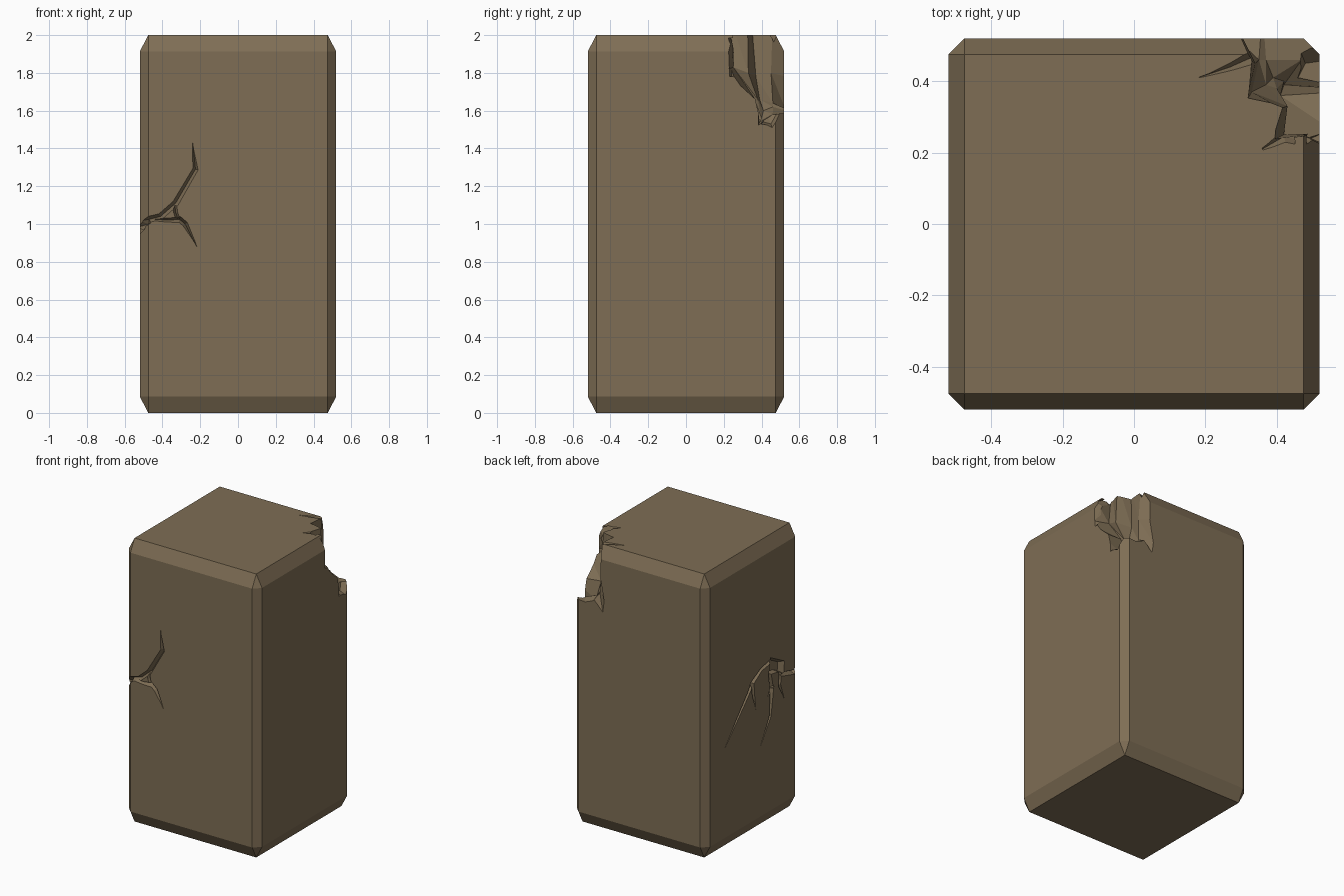
import bpy, bmesh
from mathutils import Vector

if "Cube" in bpy.data.objects:
    bpy.data.objects.remove(bpy.data.objects["Cube"])

W, B = 1.04, 0.045          # block width and edge chamfer
H = W / 2

def make(name, bm):
    bmesh.ops.recalc_face_normals(bm, faces=bm.faces)
    me = bpy.data.meshes.new(name)
    bm.to_mesh(me)
    bm.free()
    ob = bpy.data.objects.new(name, me)
    bpy.context.collection.objects.link(ob)
    return ob

def loft(name, rings, tip=None):
    """Closed triangulated skin through rings of points."""
    bm = bmesh.new()
    vs = [[bm.verts.new(p) for p in r] for r in rings]
    n = len(vs[0])
    for r0, r1 in zip(vs, vs[1:]):
        for i in range(n):
            j = (i + 1) % n
            bm.faces.new((r0[i], r0[j], r1[j]))
            bm.faces.new((r0[i], r1[j], r1[i]))
    bm.faces.new(vs[0])
    if tip:
        t = bm.verts.new(tip)
        for i in range(n):
            bm.faces.new((vs[-1][i], vs[-1][(i + 1) % n], t))
    else:
        bm.faces.new(vs[-1])
    return make(name, bm)

def groove(name, path, width=0.017, depth=0.035):
    """V-shaped crack; path = [(point, outward normal, scale)]."""
    rings = []
    for i, (p, n, s) in enumerate(path):
        a, b = path[max(i - 1, 0)][0], path[min(i + 1, len(path) - 1)][0]
        n = Vector(n).normalized()
        side = (Vector(b) - Vector(a)).cross(n).normalized()
        p = Vector(p)
        up = n * 0.012
        rings.append([p + up + side * width * s * 1.3, p + up - side * width * s * 1.3,
                      p - n * depth * s])
    return loft(name, rings)

# Chamfered block
bm = bmesh.new()
bmesh.ops.create_cube(bm, size=W)
bmesh.ops.bevel(bm, geom=bm.edges[:], offset=B, segments=1, affect='EDGES')
for v in bm.verts:
    v.co.z = (v.co.z + H) * 2 / W
block = make("stone_block", bm)

cutters = []

# Broken top corner: jagged rings from above the top down to the notch floor
cutters.append(loft("corner_break", [
    [(.65, .26, 2.1), (.38, .23, 2.1), (.41, .325, 2.1), (.315, .345, 2.1),
     (.325, .46, 2.1), (.31, .65, 2.1), (.65, .65, 2.1)],
    [(.65, .20, 1.81), (.42, .25, 1.83), (.43, .33, 1.8), (.33, .37, 1.78),
     (.34, .45, 1.8), (.24, .65, 1.75), (.65, .65, 1.8)],
    [(.65, .375, 1.65), (.41, .36, 1.67), (.40, .38, 1.66), (.37, .39, 1.66),
     (.35, .46, 1.64), (.20, .60, 1.42), (.65, .65, 1.64)],
    [(.60, .38, 1.51), (.42, .39, 1.54), (.42, .40, 1.56), (.39, .41, 1.60),
     (.37, .46, 1.62), (.36, .60, 1.58), (.62, .62, 1.60)],
], (.47, .46, 1.58)))
# Lower pocket of the break on the right face
cutters.append(loft("corner_pocket", [
    [(.62, .375, 1.66), (.44, .40, 1.64), (.46, .50, 1.62), (.62, .49, 1.62)],
    [(.62, .375, 1.51), (.46, .41, 1.54), (.48, .45, 1.53), (.62, .47, 1.46)]]))
# Splinters beside the break
up, back, right = (0, 0, 1), (0, 1, 0), (1, 0, 0)
cutters.append(groove("top_splinter", [((.18, .41, 2), up, .1), ((.27, .44, 2), up, .7),
                                       ((.36, .48, 2), up, 1.3)]))
cutters.append(groove("side_splinter", [((.36, .21, 2), up, .3), ((.42, .245, 2), up, 1),
                                        ((.51, .25, 1.96), (1, 0, .6), 1.2),
                                        ((.52, .24, 1.78), right, .7)]))

# Cracks in the front face
def front(x, z, s):
    return ((x, -H, z), (0, -1, 0), s)

def left(y, z, s):
    return ((-H, y, z), (-1, 0, 0), s)

edge = ((-.498, -.498, 1.0), (-1, -1, 0), 1)
cutters.append(groove("front_crack", [
    front(-.24, 1.43, .1), front(-.225, 1.29, .9), front(-.33, 1.11, 1), front(-.41, 1.04, 1),
    front(-.47, 1.025, 1), edge, left(-.47, .96, 1), left(-.36, .99, .9), left(-.30, 1.0, .3)]))
cutters.append(groove("front_crack_branch", [
    front(-.44, 1.025, .6), front(-.37, 1.02, .7), front(-.31, 1.025, 1),
    front(-.28, 1.0, .9), front(-.218, .88, .1)]))
cutters.append(groove("front_crack_link", [
    front(-.335, 1.11, .7), front(-.33, 1.06, .7), front(-.315, 1.02, .7)]))

# Chipped patch and cracks in the left face
patch = [(-.19, 1.18), (-.37, 1.085), (-.36, .985), (-.27, 1.03), (-.165, 1.045)]
cutters.append(loft("left_chip", [
    [(-H - .02, y, z) for y, z in patch],
    [(-H + .035, y * .6 - .108, z * .6 + .425) for y, z in patch]]))
cutters.append(groove("left_crack_long", [
    left(-.22, 1.14, .9), left(-.10, 1.12, .8), left(.005, 1.06, 1.1),
    left(.05, 1.0, .8), left(.18, .86, .6), left(.31, .72, .1)]))
cutters.append(groove("left_crack_spur", [
    left(.0, 1.07, .9), left(-.01, .97, .8), left(-.035, .86, .1)]))
cutters.append(groove("left_crack_middle", [
    left(-.19, 1.06, .9), left(-.215, .93, 1.1), left(-.195, .75, .7), left(-.085, .58, .1)]))
cutters.append(groove("left_crack_barb", [
    left(-.235, .95, .5), left(-.20, .93, .9), left(-.165, .90, .1)]))
cutters.append(groove("left_crack_short", [
    left(-.31, 1.03, .9), left(-.30, .93, .8), left(-.35, .82, .1)]))

# Carve every break and crack out of the block
bpy.context.view_layer.objects.active = block
block.select_set(True)
for c in cutters:
    c.hide_render = True
    m = block.modifiers.new(c.name, 'BOOLEAN')
    m.operation, m.solver, m.object = 'DIFFERENCE', 'EXACT', c
    bpy.ops.object.modifier_apply(modifier=m.name)
for c in cutters:
    bpy.data.objects.remove(c)

mat = bpy.data.materials.new("brown_stone")
mat.diffuse_color = (0.21, 0.155, 0.09, 1)
mat.use_nodes = True
mat.node_tree.nodes["Principled BSDF"].inputs["Base Color"].default_value = mat.diffuse_color
block.data.materials.clear()
block.data.materials.append(mat)
for p in block.data.polygons:
    p.material_index = 0
    p.use_smooth = False
